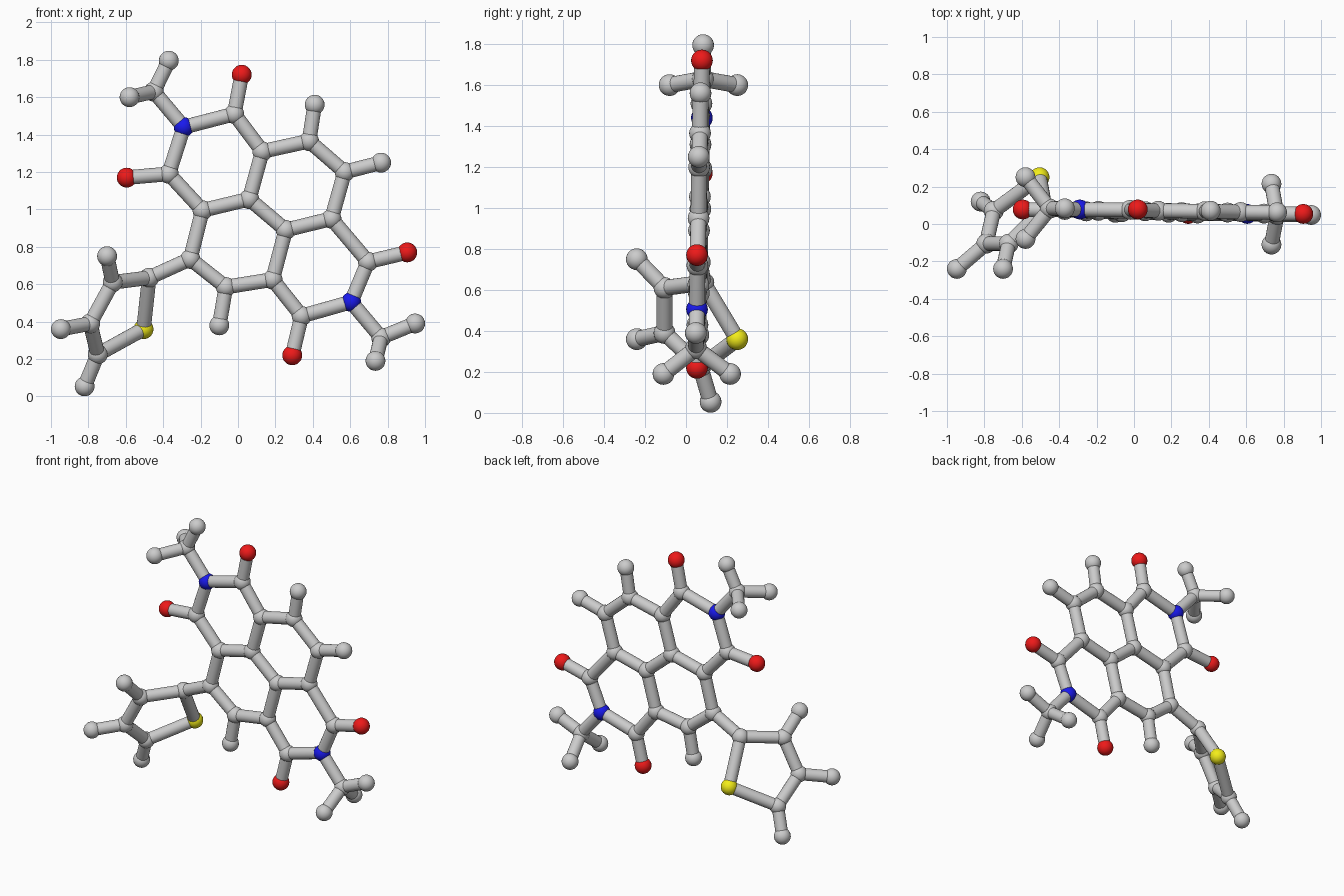
import bpy, bmesh
from mathutils import Vector, Matrix

if "Cube" in bpy.data.objects:
    bpy.data.objects.remove(bpy.data.objects["Cube"])

BALL, ROD = 0.053, 0.039


def flat(x, z):
    """Point on the slightly tilted plane of the fused rings."""
    return Vector((x, 0.054 + 0.014 * z - 0.012 * x, z))


# Fused ring joints
P = {
    "n1": flat(-.29, 1.44), "ca": flat(-.02, 1.51), "cb": flat(.13, 1.31),
    "cc": flat(.38, 1.365), "cd": flat(.57, 1.20), "ce": flat(.50, .95),
    "cf": flat(.255, .89), "cg": flat(.06, 1.055), "ch": flat(-.19, .995),
    "ci": flat(-.37, 1.19), "cj": flat(-.255, .735), "ck": flat(-.065, .585),
    "cl": flat(.185, .625), "cm": flat(.34, .43), "n2": flat(.605, .505),
    "cn": flat(.695, .72),
    # oxygen and hydrogen tips
    "o1": flat(.02, 1.72), "o2": flat(-.595, 1.17), "o3": flat(.29, .22),
    "o4": flat(.905, .77), "hc": flat(.41, 1.56), "hd": flat(.765, 1.25),
    "hk": flat(-.10, .38),
    # two methyl groups
    "m1": flat(-.45, 1.63), "m1a": flat(-.37, 1.795),
    "m1b": Vector((-.58, .25, 1.60)), "m1c": Vector((-.58, -.08, 1.60)),
    "m2": flat(.765, .315), "m2a": flat(.947, .39),
    "m2b": Vector((.735, .215, .19)), "m2c": Vector((.735, -.11, .19)),
    # five-sided side ring
    "t1": Vector((-.475, .085, .635)), "s": Vector((-.505, .25, .36)),
    "t3": Vector((-.67, -.105, .61)), "t4": Vector((-.79, -.105, .39)),
    "t5": Vector((-.75, .07, .225)), "h3": Vector((-.70, -.24, .75)),
    "h4": Vector((-.947, -.24, .36)), "h5": Vector((-.82, .12, .054)),
}

# Chains of bonded joints
BONDS = {
    "core_bonds": ["n1 ca cb cc cd ce cf cg ch ci n1", "cb cg",
                   "ch cj ck cl cm n2 cn ce", "cl cf"],
    "tip_bonds": ["ca o1", "ci o2", "cm o3", "cn o4", "cc hc", "cd hd", "ck hk"],
    "methyl_bonds": ["n1 m1 m1a", "m1b m1 m1c", "n2 m2 m2a", "m2b m2 m2c"],
    "side_ring_bonds": ["cj t1 s t5 t4 t3 t1", "t3 h3", "t4 h4", "t5 h5"],
}

# Balls grouped by colour
ATOMS = {
    "carbon_atoms": ("ca cb cc cd ce cf cg ch ci cj ck cl cm cn m1 m2 t1 t3 t4 t5", None),
    "hydrogen_atoms": ("hc hd hk m1a m1b m1c m2a m2b m2c h3 h4 h5", None),
    "oxygen_atoms": ("o1 o2 o3 o4", (.85, .01, .01, 1)),
    "nitrogen_atoms": ("n1 n2", (.01, .01, .85, 1)),
    "sulfur_atom": ("s", (.9, .85, .01, 1)),
}


def finish(bm, name, colour=None):
    me = bpy.data.meshes.new(name)
    for f in bm.faces:
        f.smooth = len(f.verts) <= 4
    bm.to_mesh(me)
    bm.free()
    ob = bpy.data.objects.new(name, me)
    bpy.context.collection.objects.link(ob)
    if colour:
        mat = bpy.data.materials.new(name)
        mat.diffuse_color = colour
        mat.use_nodes = True
        mat.node_tree.nodes["Principled BSDF"].inputs["Base Color"].default_value = mat.diffuse_color
        me.materials.append(mat)


for name, (keys, colour) in ATOMS.items():
    bm = bmesh.new()
    for k in keys.split():
        bmesh.ops.create_uvsphere(bm, u_segments=24, v_segments=14, radius=BALL,
                                  matrix=Matrix.Translation(P[k]))
    finish(bm, name, colour)

for name, chains in BONDS.items():
    bm = bmesh.new()
    for chain in chains:
        keys = chain.split()
        for a, b in zip(keys, keys[1:]):
            d = P[b] - P[a]
            m = (Matrix.Translation((P[a] + P[b]) / 2)
                 @ d.to_track_quat('Z', 'Y').to_matrix().to_4x4())
            bmesh.ops.create_cone(bm, segments=20, cap_ends=True, radius1=ROD,
                                  radius2=ROD, depth=d.length, matrix=m)
    finish(bm, name)
